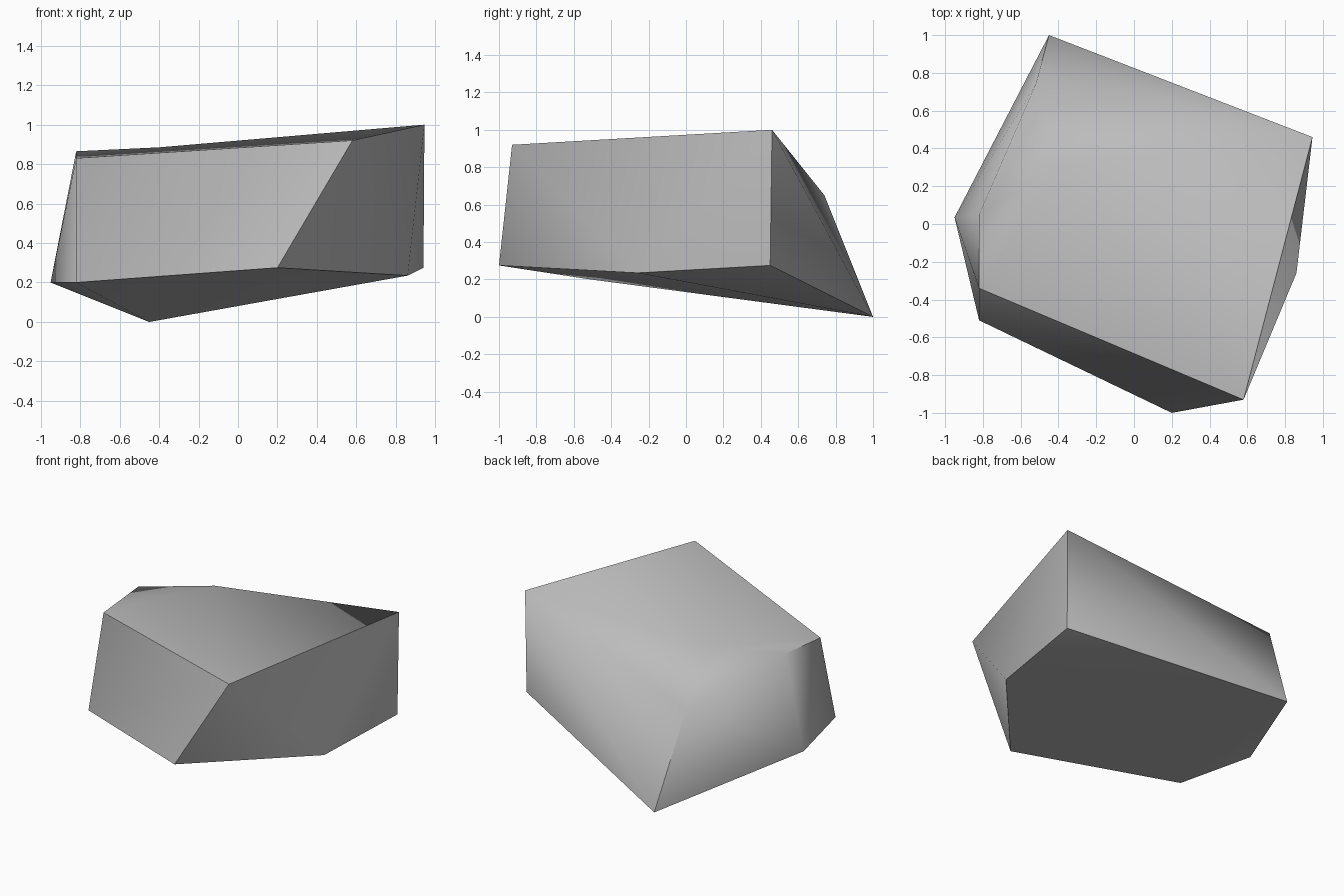
import bpy
import bmesh
import math

cube = bpy.data.objects.get("Cube")
if cube:
    bpy.data.objects.remove(cube, do_unlink=True)

# Stone material
stone = bpy.data.materials.new("grey_stone")
stone.use_nodes = True
grey = (0.5, 0.5, 0.5, 1.0)
stone.diffuse_color = grey
stone.node_tree.nodes["Principled BSDF"].inputs["Base Color"].default_value = grey

# Corners: lower rim a-f, upper rim and crown p-u
corners = {
    "a": (-0.45, 1.0, 0.0), "b": (-0.95, 0.035, 0.2), "c": (-0.82, -0.51, 0.2),
    "d": (0.2, -1.0, 0.275), "e": (0.86, -0.26, 0.235), "f": (0.94, 0.45, 0.275),
    "p": (-0.52, 0.74, 0.65), "q": (0.945, 0.46, 1.0), "r": (0.58, -0.93, 0.92),
    "s": (-0.82, -0.34, 0.83), "t": (-0.82, 0.05, 0.865), "u": (-0.4, 0.31, 0.885),
}

# Facets, grouped by the side of the rock
underside = "abc ace aef cde"
front = "cdrs"
left_side = "rde rqe qef"
back = "qpa qaf"
right_side = "pba ptb stb sbc"
top = "sru rqu sut tup uqp"

bm = bmesh.new()
verts = {name: bm.verts.new(co) for name, co in corners.items()}
for group in (underside, front, left_side, back, right_side, top):
    for facet in group.split():
        bm.faces.new([verts[name] for name in facet])
bmesh.ops.recalc_face_normals(bm, faces=bm.faces)

mesh = bpy.data.meshes.new("rock")
bm.to_mesh(mesh)
bm.free()
mesh.materials.append(stone)
rock = bpy.data.objects.new("rock", mesh)
bpy.context.collection.objects.link(rock)

# Soft facets, crisp main edges
bpy.ops.object.select_all(action="DESELECT")
rock.select_set(True)
bpy.context.view_layer.objects.active = rock
bpy.ops.object.shade_smooth_by_angle(angle=math.radians(60))
